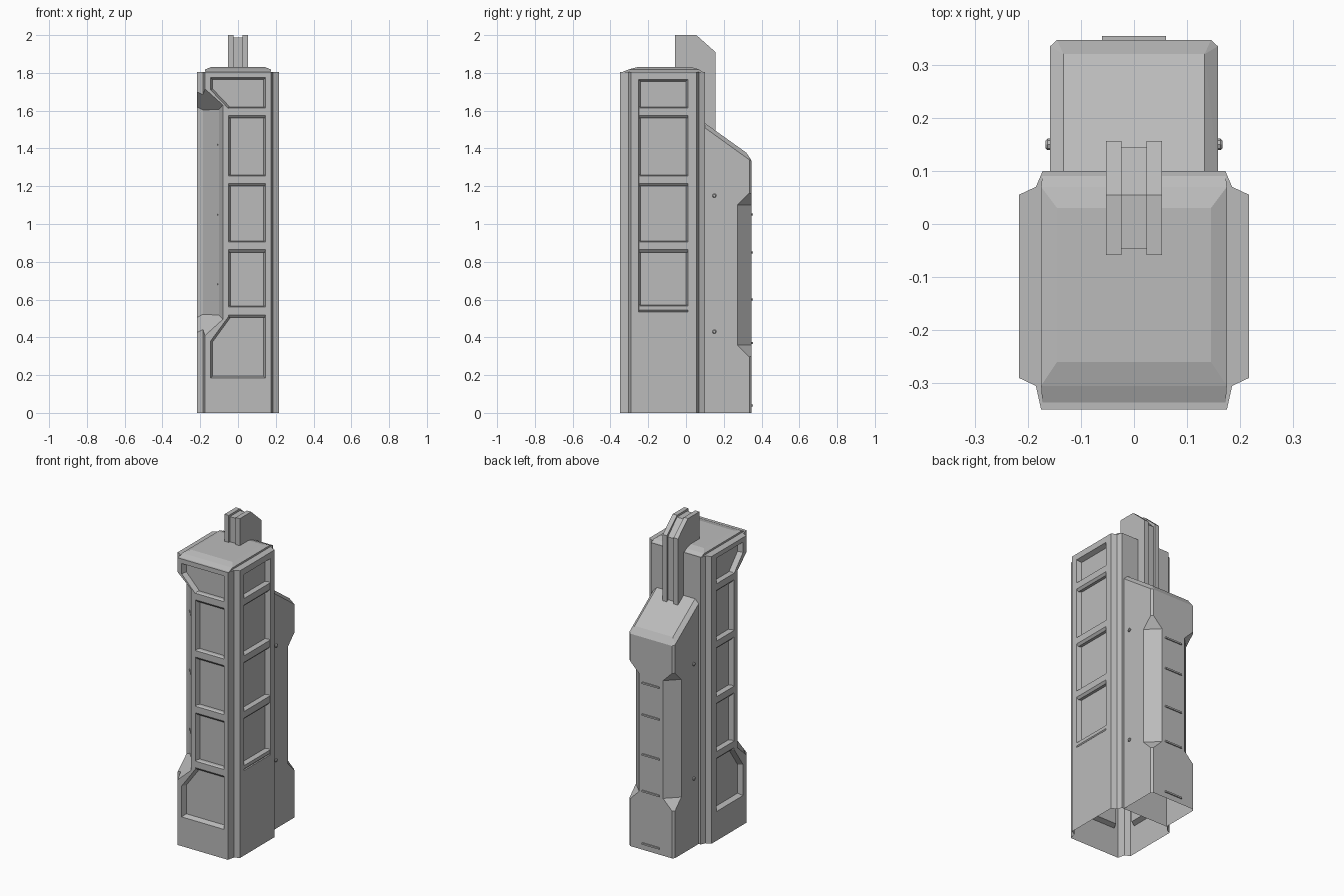
import bpy, bmesh, math
from mathutils import Vector

old = bpy.data.objects.get("Cube")
if old:
    bpy.data.objects.remove(old, do_unlink=True)

grey = bpy.data.materials.new("plain_grey")
grey.use_nodes = True
grey.diffuse_color = (0.5, 0.5, 0.5, 1)
grey.node_tree.nodes["Principled BSDF"].inputs["Base Color"].default_value = (0.5, 0.5, 0.5, 1)


def finish(name, bm):
    """Turn a bmesh into a named grey object."""
    bmesh.ops.recalc_face_normals(bm, faces=bm.faces[:])
    mesh = bpy.data.meshes.new(name)
    bm.to_mesh(mesh)
    bm.free()
    mesh.materials.append(grey)
    obj = bpy.data.objects.new(name, mesh)
    bpy.context.collection.objects.link(obj)
    return obj


def hull(name, points):
    """Convex solid around a few points."""
    bm = bmesh.new()
    for p in points:
        bm.verts.new(p)
    bmesh.ops.convex_hull(bm, input=bm.verts[:])
    loose = [v for v in bm.verts if not v.link_faces]
    bmesh.ops.delete(bm, geom=loose, context='VERTS')
    bmesh.ops.dissolve_limit(bm, angle_limit=0.01, verts=bm.verts[:], edges=bm.edges[:])
    return finish(name, bm)


def loft(name, ring_a, ring_b):
    """Closed solid between two matching outlines."""
    bm = bmesh.new()
    a = [bm.verts.new(p) for p in ring_a]
    b = [bm.verts.new(p) for p in ring_b]
    bm.faces.new(a[::-1])
    bm.faces.new(b)
    for i in range(len(a)):
        bm.faces.new((a[i - 1], a[i], b[i], b[i - 1]))
    return finish(name, bm)


def cut(target, cutters):
    """Subtract the cutters and remove them again."""
    for c in cutters:
        mod = target.modifiers.new("cut", 'BOOLEAN')
        mod.operation = 'DIFFERENCE'
        mod.solver = 'EXACT'
        mod.object = c
    bpy.context.view_layer.update()
    graph = bpy.context.evaluated_depsgraph_get()
    mesh = bpy.data.meshes.new_from_object(target.evaluated_get(graph))
    target.modifiers.clear()
    target.data = mesh
    for c in cutters:
        bpy.data.objects.remove(c, do_unlink=True)


def open_bottom(obj):
    """Leave the shell open underneath."""
    bm = bmesh.new()
    bm.from_mesh(obj.data)
    floor = [f for f in bm.faces if f.normal.z < -0.9 and f.calc_center_median().z < 0.01]
    bmesh.ops.delete(bm, geom=floor, context='FACES')
    bm.to_mesh(obj.data)
    bm.free()


# Coordinates on each wall: u along it, z up, d outwards
WALLS = {
    "front": lambda u, z, d: (u, -0.35 - d, z),
    "right": lambda u, z, d: (0.217 + d, u, z),
    "left": lambda u, z, d: (-0.217 - d, u, z),
}


def inset(outline, amount):
    """Shrink a counter-clockwise outline evenly."""
    pts = [Vector(p) for p in outline]
    result = []
    for i, p in enumerate(pts):
        before = (p - pts[i - 1]).normalized()
        after = (pts[(i + 1) % len(pts)] - p).normalized()
        n1, n2 = Vector((-before.y, before.x)), Vector((-after.y, after.x))
        result.append(p + (n1 + n2) * amount / (1 + n1.dot(n2)))
    return result


def panel_cutter(wall, outline, depth=0.03, lip=0.01):
    """Recess with sloping walls."""
    place = WALLS[wall]
    outer = [place(u, z, lip) for u, z in outline]
    inner = [place(u, z, -depth) for u, z in inset(outline, 0.015)]
    return loft(wall + "_cutter", outer, inner)


def bar(wall, u0, u1, z0, z1):
    """Chamfered cross bar bridging a recess."""
    section = [(-0.034, z0), (-0.012, z0), (0, z0 + 0.014),
               (0, z1 - 0.005), (-0.01, z1), (-0.034, z1)]
    hull(wall + "_bar", [WALLS[wall](u, z, d) for u in (u0, u1) for d, z in section])


# Tower body with notched corners
half = [(0.175, -0.35), (0.185, -0.305), (0.217, -0.29),
        (0.217, 0.055), (0.185, 0.07), (0.172, 0.10)]
plan = half + [(-x, y) for x, y in reversed(half)]
body = loft("tower_body", [(x, y, 0) for x, y in plan], [(x, y, 1.805) for x, y in plan])

# Long cut along one front corner, with sloping ends
section = [(-0.078, -0.355), (-0.10, -0.305), (-0.185, -0.215), (-0.225, -0.198), (-0.30, -0.43)]
points = []
for x, y in section:
    rise = 0.9 * (-0.43 - x - y)
    points += [(x, y, 1.63 + rise), (x, y, 0.495 - rise)]
cutters = [hull("corner_cutter", points)]


def stepped(edge, slim, wide):
    """Panel outline that narrows beside the corner cut."""
    return [(edge, 0.18), (edge, 1.78), (wide, 1.78), (wide, 1.71),
            (slim, 1.61), (slim, 0.51), (wide, 0.38), (wide, 0.18)]


cutters.append(panel_cutter("front", stepped(0.15, -0.055, -0.15)))
cutters.append(panel_cutter("left", stepped(0.01, -0.17, -0.26)))
cutters.append(panel_cutter("right", [(-0.255, 0.53), (0.015, 0.53), (0.015, 1.77), (-0.255, 1.77)]))
cut(body, cutters)
open_bottom(body)

# Cross bars
for z in (0.505, 0.85, 1.20, 1.56):
    bar("front", -0.05, 0.148, z, z + 0.06)
    bar("left", -0.165, 0.008, z, z + 0.06)
    bar("right", -0.248, 0.01, max(z, 0.53), max(z + 0.06, 0.57))

# Roof cap
tiers = [(0.172, -0.348, 0.098, 1.80), (0.175, -0.305, 0.07, 1.818), (0.145, -0.26, 0.03, 1.83)]
hull("roof_cap", [(s * w, y, z) for w, a, b, z in tiers for s in (-1, 1) for y in (a, b)])

# Thin seams on the corner cut
for z in (0.68, 1.05, 1.42):
    hull("corner_seam", [(x - e, y - e, z + h) for x, y in ((-0.105, -0.30), (-0.182, -0.218))
                         for e in (-0.004, 0.003) for h in (-0.004, 0.004)])

# Rear block with chamfered sloping top
points = []
for s in (-1, 1):
    for x, y, z in ((0.158, 0.099, 1.51), (0.158, 0.335, 1.34), (0.145, 0.347, 1.335)):
        points += [(s * x, y, 0), (s * x, y, z)]
    points += [(s * 0.133, 0.099, 1.535), (s * 0.133, 0.32, 1.377)]
block = hull("rear_block", points)

# Recessed rear corners
cutters = []
for s in (-1, 1):
    points = []
    for x, y, rise in ((0.20, 0.23, 0), (0.043, 0.387, 0), (0.22, 0.41, 0.2)):
        points += [(s * x, y, 1.10 + rise), (s * x, y, 0.36 - rise)]
    cutters.append(hull("rear_corner_cutter", points))
cut(block, cutters)
open_bottom(block)

# Seams across the back
for z in (0.04, 0.37, 0.60, 0.85, 1.05):
    hull("rear_seam", [(x, y, z + h) for x in (-0.06, 0.06)
                       for y in (0.345, 0.354) for h in (-0.005, 0.005)])

# Side bolts on the rear block
angles = [i * math.pi / 4 for i in range(8)]
for s in (-1, 1):
    for z in (0.43, 1.15):
        hull("side_bolt", [(s * x, 0.15 + r * math.cos(a), z + r * math.sin(a))
                           for x, r in ((0.15, 0.011), (0.163, 0.011), (0.167, 0.007)) for a in angles])


# Mast: two outer plates joined by a thinner web
def mast_part(name, x0, x1, margin):
    side = [(-0.058 + margin, 1.75), (-0.058 + margin, 2 - margin), (0.055, 2 - margin),
            (0.156 - margin, 1.91 - margin), (0.156 - margin, 1.45), (0.10, 1.45)]
    hull(name, [(x, y, z) for x in (x0, x1) for y, z in side])


mast_part("mast_plate_left", 0.024, 0.053, 0)
mast_part("mast_plate_right", -0.053, -0.024, 0)
mast_part("mast_web", -0.026, 0.026, 0.012)
